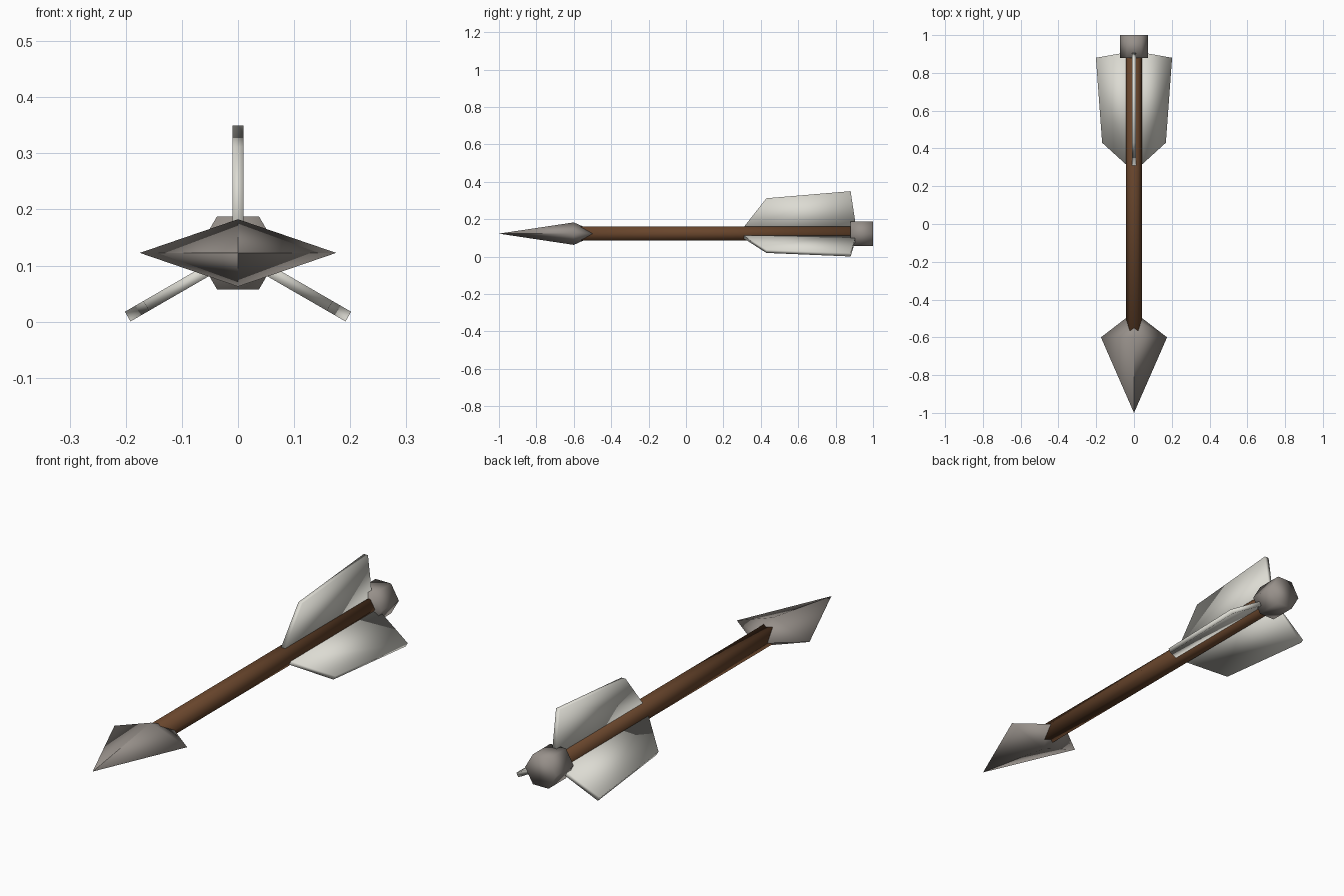
import bpy, bmesh, math
from mathutils import Vector

if "Cube" in bpy.data.objects:
    bpy.data.objects.remove(bpy.data.objects["Cube"])

CZ = 0.1225  # height of the arrow's axis


def material(name, rgb):
    m = bpy.data.materials.new(name)
    m.diffuse_color = (*rgb, 1)
    m.use_nodes = True
    m.node_tree.nodes["Principled BSDF"].inputs["Base Color"].default_value = m.diffuse_color
    return m


wood = material("brown wood", (0.14, 0.06, 0.025))
steel = material("grey steel", (0.31, 0.28, 0.255))
feather = material("pale feather", (0.72, 0.71, 0.65))


def finish(name, bm, mat):
    bmesh.ops.recalc_face_normals(bm, faces=bm.faces[:])
    for f in bm.faces:
        f.smooth = True
    me = bpy.data.meshes.new(name)
    bm.to_mesh(me)
    bm.free()
    me.materials.append(mat)
    ob = bpy.data.objects.new(name, me)
    bpy.context.collection.objects.link(ob)
    return ob


def loft(name, sides, sections, mat):
    """Join n-sided rings along y; each section is (y, half width, half height)."""
    bm = bmesh.new()
    rings = []
    for y, rx, rz in sections:
        ring = []
        for i in range(sides):
            a = 2 * math.pi * i / sides
            ring.append(bm.verts.new((rx * math.cos(a), y, CZ + rz * math.sin(a))))
        rings.append(ring)
    for a, b in zip(rings, rings[1:]):
        for i in range(sides):
            j = (i + 1) % sides
            bm.faces.new((a[i], a[j], b[j], b[i]))
    bm.faces.new(rings[0])
    bm.faces.new(rings[-1])
    bmesh.ops.remove_doubles(bm, verts=bm.verts[:], dist=1e-5)
    return finish(name, bm, mat)


# Hexagonal shaft and nock
loft("shaft", 6, [(-0.697, 0.0433, 0.0433), (0.92, 0.0433, 0.0433)], wood)
loft("nock", 6, [(0.88, 0.075, 0.075), (1.0, 0.075, 0.075)], steel)

# Diamond-section arrowhead
loft("arrowhead", 4, [(-1.0, 1e-4, 1e-4), (-0.6, 0.175, 0.06),
                      (-0.5, 0.045, 0.0154)], steel)

# Three fins around the shaft: profile points are (y, radius)
PROFILE = [(0.305, 0.03), (0.43, 0.189), (0.88, 0.227), (0.91, 0.03)]
for k, name in enumerate(("top_fin", "right_fin", "left_fin")):
    a = 2 * math.pi * k / 3
    out = Vector((math.sin(a), 0, math.cos(a)))
    side = Vector((math.cos(a), 0, -math.sin(a))) * 0.01
    bm = bmesh.new()
    pts = [Vector((0, y, CZ)) + out * r for y, r in PROFILE]
    near = [bm.verts.new(p - side) for p in pts]
    far = [bm.verts.new(p + side) for p in pts]
    bm.faces.new(near)
    bm.faces.new(far)
    for i in range(4):
        j = (i + 1) % 4
        bm.faces.new((near[i], near[j], far[j], far[i]))
    finish(name, bm, feather)
